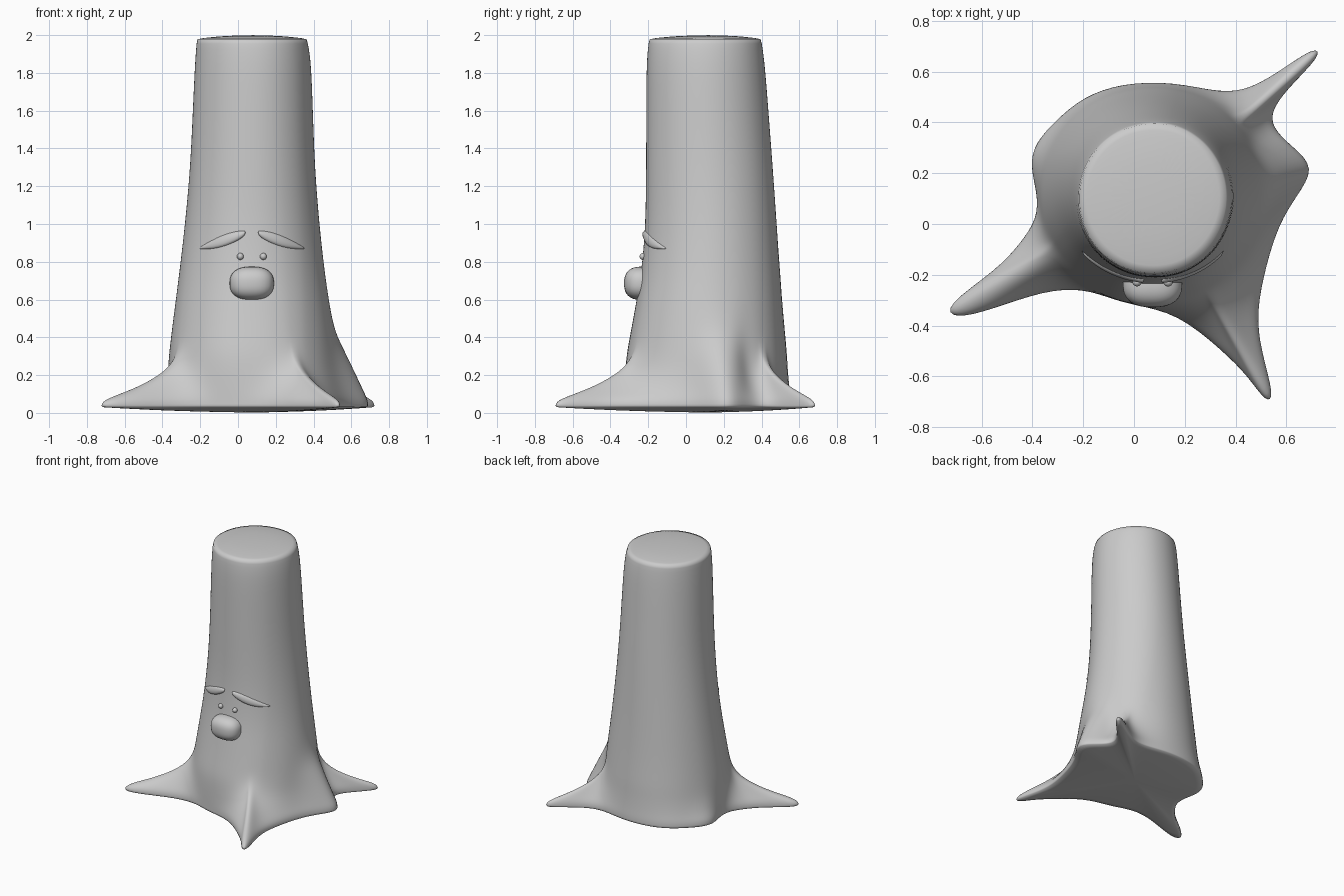
import bpy, bmesh
from math import atan2, cos, sin, pi, sqrt, copysign

if "Cube" in bpy.data.objects:
    bpy.data.objects.remove(bpy.data.objects["Cube"])

CX, CY, FACE_X = 0.08, 0.12, 0.073

# trunk profile: z, left x, right x, front y, back y
PROFILE = [(0.0, -.375, .53, -.33, .555), (0.3, -.37, .52, -.325, .55),
           (0.5, -.345, .497, -.285, .527), (0.75, -.312, .46, -.24, .505),
           (1.0, -.282, .432, -.217, .485), (1.3, -.254, .408, -.214, .463),
           (1.88, -.228, .388, -.212, .418), (1.98, -.218, .366, -.197, .40)]

# outline of the roots on the ground, counter-clockwise
OUTLINE = [(.715, .22), (.63, .30), (.56, .36), (.53, .43), (.6, .53), (.74, .665), (.715, .70),
           (.6, .62), (.46, .53), (.34, .515), (.16, .56), (-.05, .555), (-.2, .5),
           (-.3, .415), (-.39, .32), (-.41, .23), (-.38, .12), (-.38, .02), (-.45, -.08),
           (-.54, -.18), (-.75, -.325), (-.71, -.375), (-.57, -.34), (-.35, -.26),
           (-.2, -.255), (-.1, -.29), (0, -.32), (.17, -.35), (.35, -.5), (.45, -.6),
           (.52, -.705), (.555, -.685), (.50, -.5), (.48, -.35), (.52, -.16), (.57, 0), (.64, .11)]
N = len(OUTLINE)


def section(z):
    """Centre and radii of the trunk at height z."""
    for a, b in zip(PROFILE, PROFILE[1:]):
        if z <= b[0]:
            break
    t = (z - a[0]) / (b[0] - a[0])
    l, r, f, k = (p + (q - p) * t for p, q in zip(a[1:], b[1:]))
    return (l + r) / 2, (f + k) / 2, (r - l) / 2, (k - f) / 2


def front_y(x, z):
    cx, cy, rx, ry = section(z)
    return cy - ry * sqrt(max(0, 1 - ((x - cx) / rx) ** 2))


def make(name, bm, subdiv=0):
    bmesh.ops.recalc_face_normals(bm, faces=bm.faces)
    for f in bm.faces:
        f.smooth = True
    me = bpy.data.meshes.new(name)
    bm.to_mesh(me)
    bm.free()
    ob = bpy.data.objects.new(name, me)
    bpy.context.collection.objects.link(ob)
    if subdiv:
        m = ob.modifiers.new("smooth", 'SUBSURF')
        m.levels = m.render_levels = subdiv
    return ob


# trunk and roots: one loft from the root outline up to the round top
bm = bmesh.new()
crease = bm.edges.layers.float.new("crease_edge")
rings = []
start = atan2(OUTLINE[0][1] - CY, OUTLINE[0][0] - CX)
for z in (.03, .065, .11, .16, .23, .32, .43, .58, .75, 1.0, 1.3, 1.6, 1.88, 1.98):
    cx, cy, rx, ry = section(z)
    ring = []
    for i, (ox, oy) in enumerate(OUTLINE):
        a = (atan2(oy - CY, ox - CX) - start) % (2 * pi) if i else 0
        s = 0.6 * min(1, max(0, (z - .25) / .9))        # even out spacing higher up
        a = start + a * (1 - s) + 2 * pi * i / N * s
        x, y = cx + rx * cos(a), cy + ry * sin(a)
        fin = i in (0, 1, N - 1)
        top, power = (.46, 1.1) if fin else (.33, 2)
        w = min(1, max(0, (top - z) / (top - .065))) ** power
        ring.append(bm.verts.new((x + (ox - x) * w, y + (oy - y) * w, z)))
    rings.append(ring)
under = [bm.verts.new((CX + (x - CX) * .6, CY + (y - CY) * .6, .012)) for x, y in OUTLINE]
rings.insert(0, under)
lid = [bm.verts.new((CX + (v.co.x - CX) * .6, CY + (v.co.y - CY) * .6, 1.995)) for v in rings[-1]]
rings.append(lid)
for lo, hi in zip(rings, rings[1:]):
    for i in range(N):
        j = (i + 1) % N
        bm.faces.new((lo[i], lo[j], hi[j], hi[i]))
for ring, z in ((under, 0.0), (lid, 2.0)):
    mid = bm.verts.new((CX, CY, z))
    for i in range(N):
        bm.faces.new((ring[i], ring[(i + 1) % N], mid))
for ring, c in ((rings[1], .8), (rings[-2], .7)):
    for i in range(N):
        bm.edges.get((ring[i], ring[(i + 1) % N]))[crease] = c
make("trunk", bm, 2)

# drooping eyebrows: x offset from face centre, lower z, upper z
BROW = [(.032, .945, .966), (.05, .922, .969), (.09, .897, .968), (.14, .876, .955),
        (.19, .864, .932), (.24, .862, .903), (.282, .866, .873)]
for side, label in ((-1, "left"), (1, "right")):
    bm = bmesh.new()
    cols = []
    for dx, lo, hi in BROW:
        x = FACE_X + side * dx
        col = []
        for t, lift in ((0, -.02), (.08, .008), (.5, .014), (.92, .008), (1, -.02)):
            z = lo + (hi - lo) * t
            col.append(bm.verts.new((x, front_y(x, z) - lift, z)))
        cols.append(col)
    for a, b in zip(cols, cols[1:]):
        for k in range(5):
            m = (k + 1) % 5
            bm.faces.new((a[k], a[m], b[m], b[k]))
    bm.faces.new(cols[0])
    bm.faces.new(cols[-1])
    make(label + "_eyebrow", bm, 1)

    # small bead eyes
    x = FACE_X + side * .061
    bm = bmesh.new()
    bmesh.ops.create_uvsphere(bm, u_segments=16, v_segments=10, radius=.018)
    bmesh.ops.translate(bm, verts=bm.verts, vec=(x, front_y(x, .828), .828))
    make(label + "_eye", bm)

# big rounded nose
bm = bmesh.new()
bmesh.ops.create_uvsphere(bm, u_segments=32, v_segments=20, radius=1)
for v in bm.verts:
    x, y, z = v.co
    n = (abs(x) ** 2.5 + abs(y) ** 2.5 + abs(z) ** 2.5) ** (1 / 2.5)
    v.co = (FACE_X + .117 * x / n, -.235 + .093 * y / n, .686 + .088 * z / n)
make("nose", bm)
